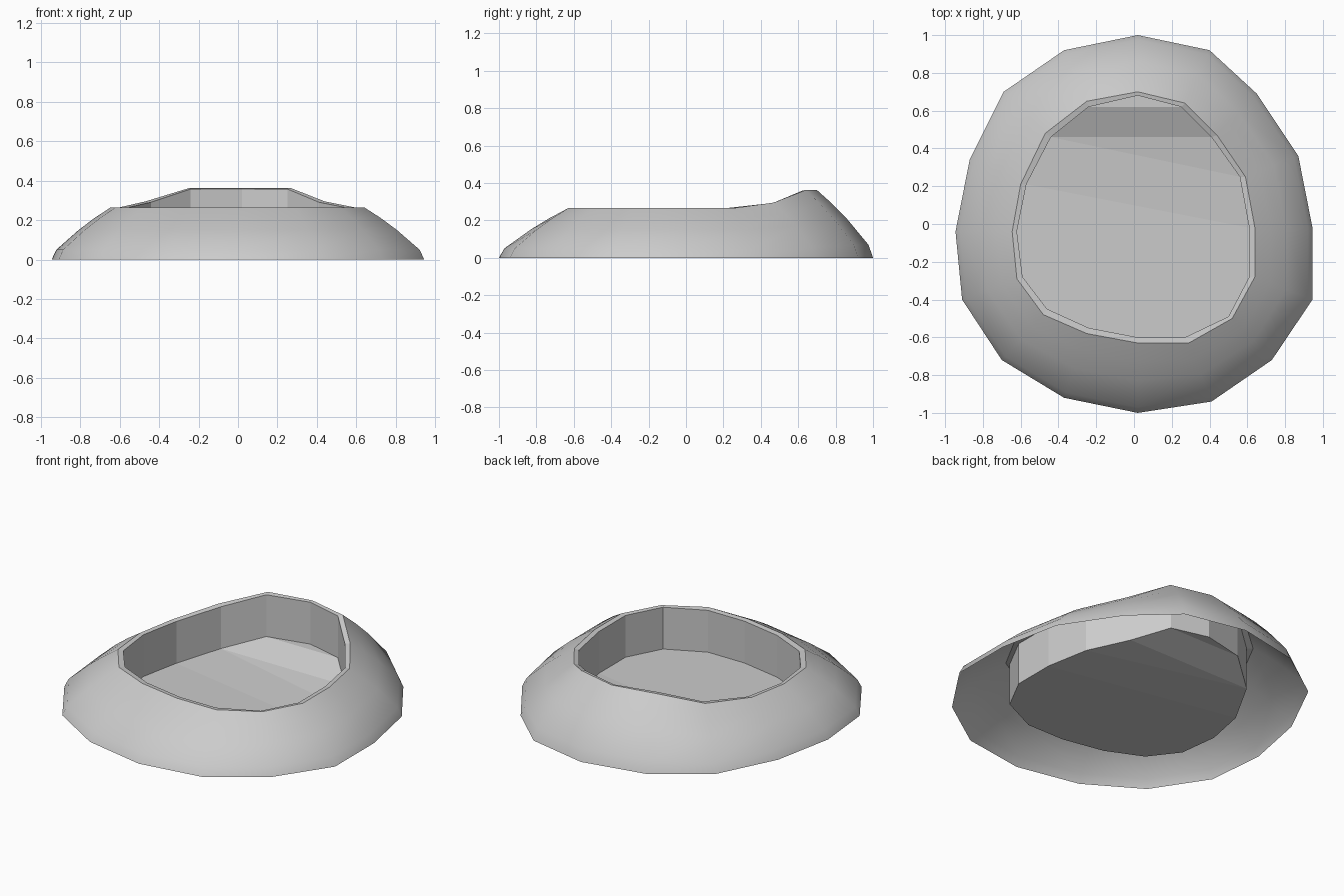
import bpy, bmesh

if "Cube" in bpy.data.objects:
    bpy.data.objects.remove(bpy.data.objects["Cube"])

# 16-sided plan outlines, clockwise from the back: base, rim outer edge, rim inner edge
base = [(.02, 1), (.40, .92), (.65, .69), (.87, .36), (.945, -.02), (.945, -.40),
        (.73, -.72), (.41, -.94), (.02, -1), (-.37, -.92), (-.70, -.72),
        (-.91, -.40), (-.945, -.04), (-.87, .34), (-.69, .70), (-.37, .92)]
rim = [(.02, .70), (.27, .64), (.44, .47), (.59, .25), (.64, -.02), (.64, -.28),
       (.52, -.50), (.29, -.63), (.02, -.63), (-.25, -.58), (-.48, -.48),
       (-.62, -.29), (-.645, -.04), (-.60, .21), (-.47, .48), (-.25, .65)]
inner = [(.02, .68), (.25, .62), (.41, .46), (.56, .25), (.61, -.02), (.61, -.28),
         (.50, -.49), (.27, -.60), (.02, -.60), (-.24, -.55), (-.46, -.45),
         (-.59, -.28), (-.62, -.04), (-.57, .21), (-.44, .46), (-.24, .62)]
N = 16
# rim height: raised at the back, level elsewhere
rim_z = [.265] * N
for i, z in {15: .362, 0: .362, 1: .362, 2: .295, 14: .295}.items():
    rim_z[i] = z


def new_object(name, bm):
    mesh = bpy.data.meshes.new(name)
    bm.to_mesh(mesh)
    bm.free()
    obj = bpy.data.objects.new(name, mesh)
    bpy.context.collection.objects.link(obj)
    return obj


def ring(bm, pts, heights):
    return [bm.verts.new((x, y, z)) for (x, y), z in zip(pts, heights)]


def bridge(bm, low, high, smooth):
    for i in range(N):
        j = (i + 1) % N
        f = bm.faces.new((low[j], low[i], high[i], high[j]))
        f.smooth = smooth


# sloping outer skin, open underneath, with a rounded profile
bm = bmesh.new()
previous = None
for t, h in [(0, 0), (.08, .19), (.46, .57), (.73, .80), (1, 1)]:
    pts = [(b[0] + (r[0] - b[0]) * t, b[1] + (r[1] - b[1]) * t) for b, r in zip(base, rim)]
    current = ring(bm, pts, [z * h for z in rim_z])
    if previous:
        bridge(bm, previous, current, True)
    previous = current
new_object("outer_skin", bm)

# narrow rim, faceted inner wall and a floor that follows the rim
bm = bmesh.new()
outer = ring(bm, rim, rim_z)
lip = ring(bm, inner, [z - .004 for z in rim_z])
floor = ring(bm, inner, [z - .263 for z in rim_z])
bridge(bm, outer, lip, False)
bridge(bm, lip, floor, False)
for ids in ([15, 0, 1], [14, 15, 1, 2], [14, 2, 3], [13, 14, 3, 4], list(range(4, 14))):
    f = bm.faces.new([floor[i] for i in ids])
    f.normal_update()
    if f.normal.z < 0:
        f.normal_flip()
new_object("basin", bm)
